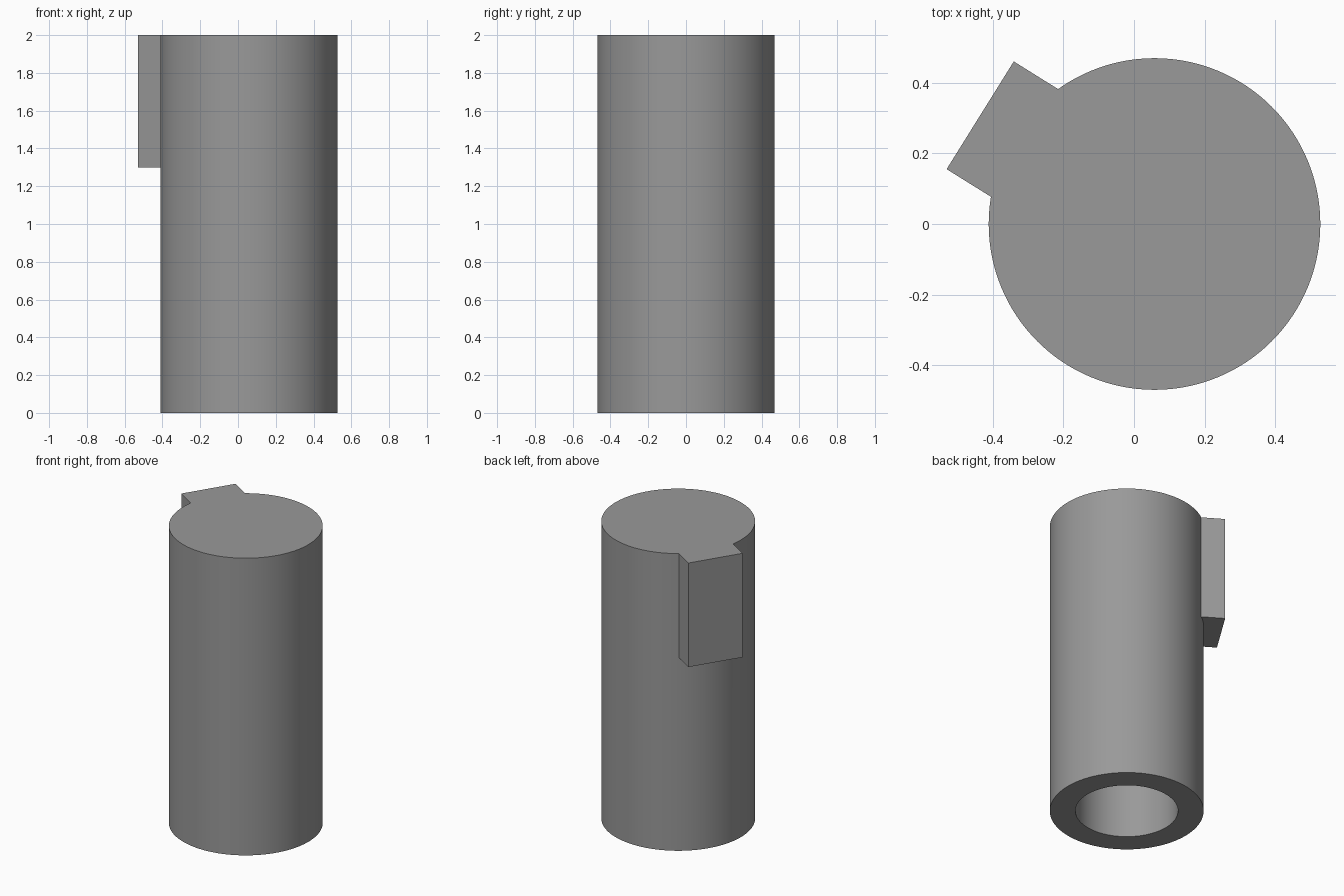
import bpy, math

if "Cube" in bpy.data.objects:
    bpy.data.objects.remove(bpy.data.objects["Cube"])

CX, R, BORE_R, H = 0.058, 0.469, 0.313, 2.0
BORE_TOP = 1.5
TAB_ANGLE, TAB_REACH, TAB_WIDTH, TAB_BOTTOM = math.radians(148.05), 0.581, 0.359, 1.3

grey = bpy.data.materials.new("grey")
grey.diffuse_color = (0.32, 0.32, 0.32, 1)
grey.use_nodes = True
grey.node_tree.nodes["Principled BSDF"].inputs["Base Color"].default_value = grey.diffuse_color


def cylinder(name, radius, z0, z1):
    bpy.ops.mesh.primitive_cylinder_add(vertices=128, radius=radius, depth=z1 - z0,
                                        location=(CX, 0, (z0 + z1) / 2))
    bpy.context.object.name = name
    return bpy.context.object


def combine(target, other, operation):
    mod = target.modifiers.new(operation.lower(), 'BOOLEAN')
    mod.object, mod.operation, mod.solver = other, operation, 'EXACT'
    bpy.context.view_layer.objects.active = target
    bpy.ops.object.modifier_apply(modifier=mod.name)
    bpy.data.objects.remove(other, do_unlink=True)


# Main barrel
body = cylinder("keyed_sleeve", R, 0, H)
body.data.materials.append(grey)

# Key tab on the upper side, starting inside the barrel wall
inner = 0.2
mid = (inner + TAB_REACH) / 2
bpy.ops.mesh.primitive_cube_add(
    size=1, location=(CX + mid * math.cos(TAB_ANGLE), mid * math.sin(TAB_ANGLE), (TAB_BOTTOM + H) / 2),
    rotation=(0, 0, TAB_ANGLE), scale=(TAB_REACH - inner, TAB_WIDTH, H - TAB_BOTTOM))
tab = bpy.context.object
tab.name = "key_tab"
tab.data.materials.append(grey)
combine(body, tab, 'UNION')

# Blind bore, open at the bottom
combine(body, cylinder("bore_cutter", BORE_R, -0.1, BORE_TOP), 'DIFFERENCE')

# One grey throughout, smooth round walls with crisp edges
body.data.materials.clear()
body.data.materials.append(grey)
for p in body.data.polygons:
    p.material_index = 0
bpy.ops.object.select_all(action='DESELECT')
body.select_set(True)
bpy.context.view_layer.objects.active = body
bpy.ops.object.shade_smooth_by_angle(angle=math.radians(30))
